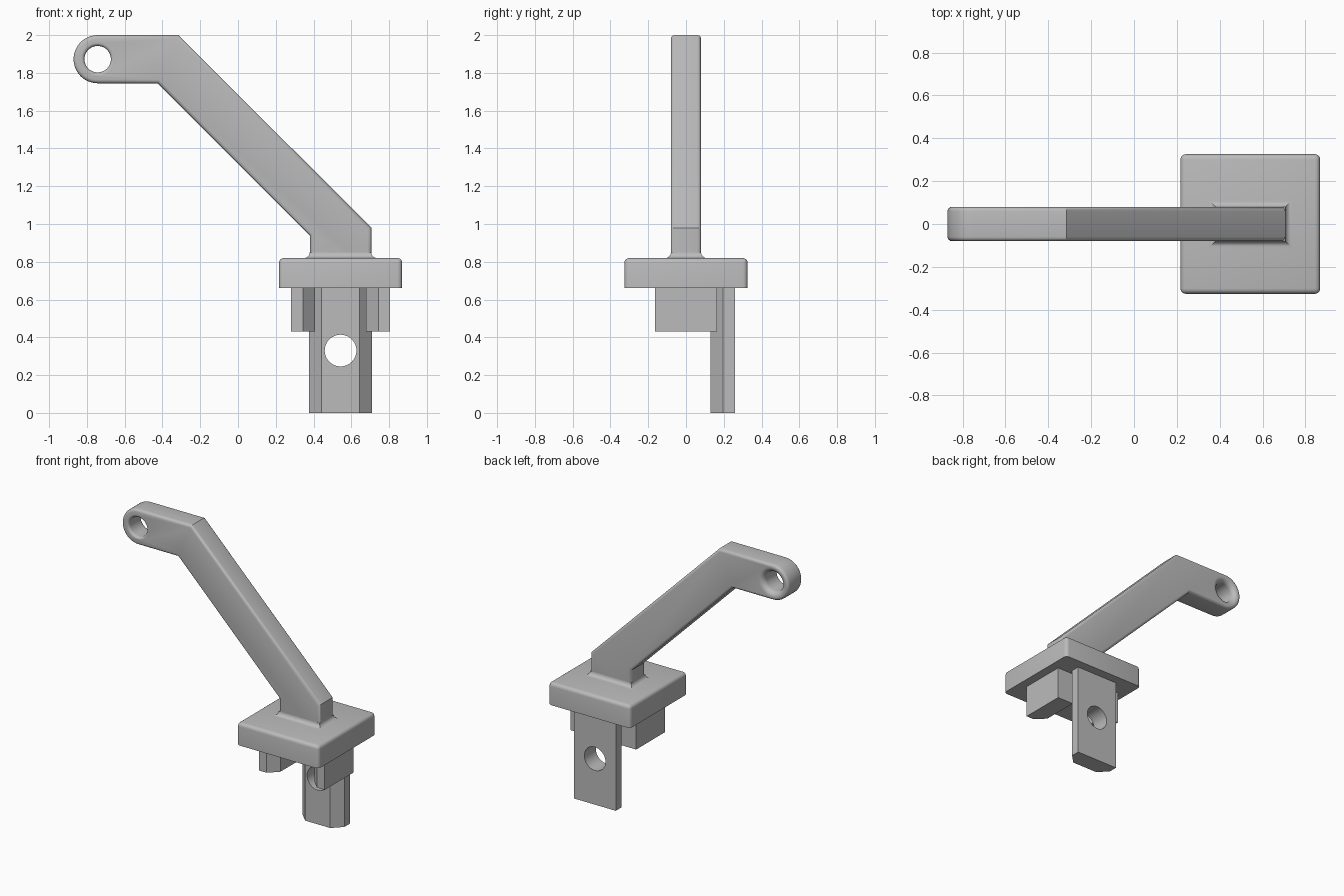
import bpy, bmesh, math
from mathutils import Vector

if "Cube" in bpy.data.objects:
    bpy.data.objects.remove(bpy.data.objects["Cube"], do_unlink=True)

grey = bpy.data.materials.new("plain grey")
grey.use_nodes = True
grey.diffuse_color = (0.5, 0.5, 0.5, 1)
grey.node_tree.nodes["Principled BSDF"].inputs["Base Color"].default_value = (0.5, 0.5, 0.5, 1)

CX = 0.543      # centre line of the plate and stem
HALF = 0.08     # half thickness of the arm


def finish(name, bm):
    bmesh.ops.recalc_face_normals(bm, faces=bm.faces)
    mesh = bpy.data.meshes.new(name)
    bm.to_mesh(mesh)
    bm.free()
    mesh.materials.append(grey)
    obj = bpy.data.objects.new(name, mesh)
    bpy.context.collection.objects.link(obj)
    return obj


def activate(obj):
    bpy.ops.object.select_all(action='DESELECT')
    obj.select_set(True)
    bpy.context.view_layer.objects.active = obj


def prism(points, direction):
    """Extrude a closed outline of 3D points along a direction."""
    bm = bmesh.new()
    face = bm.faces.new([bm.verts.new(p) for p in points])
    new = bmesh.ops.extrude_face_region(bm, geom=[face])["geom"]
    bmesh.ops.translate(bm, vec=Vector(direction),
                        verts=[v for v in new if isinstance(v, bmesh.types.BMVert)])
    return bm


def bevel(bm, test, width):
    edges = [e for e in bm.edges if test(e)]
    bmesh.ops.bevel(bm, geom=edges, offset=width, segments=4, profile=0.5, affect='EDGES')


def loft(rings):
    """Skin a stack of equal rings and cap both ends."""
    bm = bmesh.new()
    loops = [[bm.verts.new(p) for p in ring] for ring in rings]
    n = len(loops[0])
    for a, b in zip(loops, loops[1:]):
        for i in range(n):
            bm.faces.new((a[i], a[(i + 1) % n], b[(i + 1) % n], b[i]))
    bm.faces.new(loops[0])
    bm.faces.new(loops[-1])
    return bm


def cut_round_hole(obj, x, z, profile):
    """Cut a turned hole along y, from (radius, y) pairs."""
    n = 48
    angles = [2 * math.pi * i / n for i in range(n)]
    cutter = finish("hole_cutter", loft(
        [[(x + r * math.cos(a), y, z + r * math.sin(a)) for a in angles] for r, y in profile]))
    cutter.hide_render = True
    mod = obj.modifiers.new("hole", 'BOOLEAN')
    mod.operation = 'DIFFERENCE'
    mod.solver = 'EXACT'
    mod.object = cutter
    activate(obj)
    bpy.ops.object.modifier_apply(modifier=mod.name)
    bpy.data.objects.remove(cutter, do_unlink=True)


def smooth(obj):
    activate(obj)
    bpy.ops.object.shade_smooth_by_angle(angle=math.radians(30))


# Cranked arm with a rounded eye at its tip
eye_x, eye_z, eye_r = -0.743, 1.8725, 0.1275
outline = [(0.38, 0.74), (0.38, 0.94), (-0.425, 1.745)]
for i in range(25):
    a = -math.pi / 2 - math.pi * i / 24
    outline.append((eye_x + eye_r * math.cos(a), eye_z + eye_r * math.sin(a)))
outline += [(-0.315, 2.0), (0.706, 0.98), (0.706, 0.74)]
bm = prism([(x, -HALF, z) for x, z in outline], (0, 2 * HALF, 0))
bevel(bm, lambda e: abs(e.verts[0].co.y - e.verts[1].co.y) < 0.001, 0.02)
arm = finish("arm", bm)

# Eye hole, with a small rounded mouth in front and a wide one behind
bore, front_f, back_f = 0.07, 0.017, 0.038
steps = [math.pi / 2 * i / 8 for i in range(9)]
front = [(bore + front_f * (1 - math.sin(t)), -HALF + front_f * (1 - math.cos(t))) for t in steps]
back = [(bore + back_f * (1 - math.sin(t)), HALF - back_f * (1 - math.cos(t))) for t in steps]
profile = [(bore + front_f, -HALF - 0.05)] + front + back[::-1] + [(bore + back_f, HALF + 0.05)]
cut_round_hole(arm, eye_x, eye_z, profile)
smooth(arm)

# Flared foot where the arm meets the plate
fillet = 0.03
rings = []
for i in range(7):
    t = math.pi / 2 * i / 6
    grow = fillet * (1 - math.sin(t))
    z = 0.82 + fillet * (1 - math.cos(t))
    w, d = 0.163 + grow, HALF + grow
    rings.append([(CX + sx * w, sy * d, z) for sx, sy in ((-1, -1), (1, -1), (1, 1), (-1, 1))])
smooth(finish("arm_foot", loft(rings)))

# Square plate, rounded except round its underside
w, low = 0.326, 0.66
bm = prism([(CX - w, -w, low), (CX + w, -w, low), (CX + w, w, low), (CX - w, w, low)],
           (0, 0, 0.16))
bevel(bm, lambda e: max(v.co.z for v in e.verts) > low + 0.1, 0.025)
smooth(finish("base_plate", bm))

# Pair of lugs, each chamfered at its inner front corner
for name, s in (("left_lug", 1), ("right_lug", -1)):
    pts = [(0.262, -0.165), (0.262, 0.165), (0.135, 0.165), (0.135, -0.1), (0.2, -0.165)]
    finish(name, prism([(CX + s * x, y, 0.43) for x, y in pts], (0, 0, 0.25)))

# Hanging tab, chamfered at both front corners and drilled through
half = [(0.1, 0.13), (0.166, 0.196), (0.166, 0.26)]
pts = half + [(-x, y) for x, y in reversed(half)]
tab = finish("tab", prism([(CX + x, y, 0) for x, y in pts], (0, 0, 0.68)))
cut_round_hole(tab, CX, 0.33, [(0.084, 0), (0.084, 0.4)])
smooth(tab)
